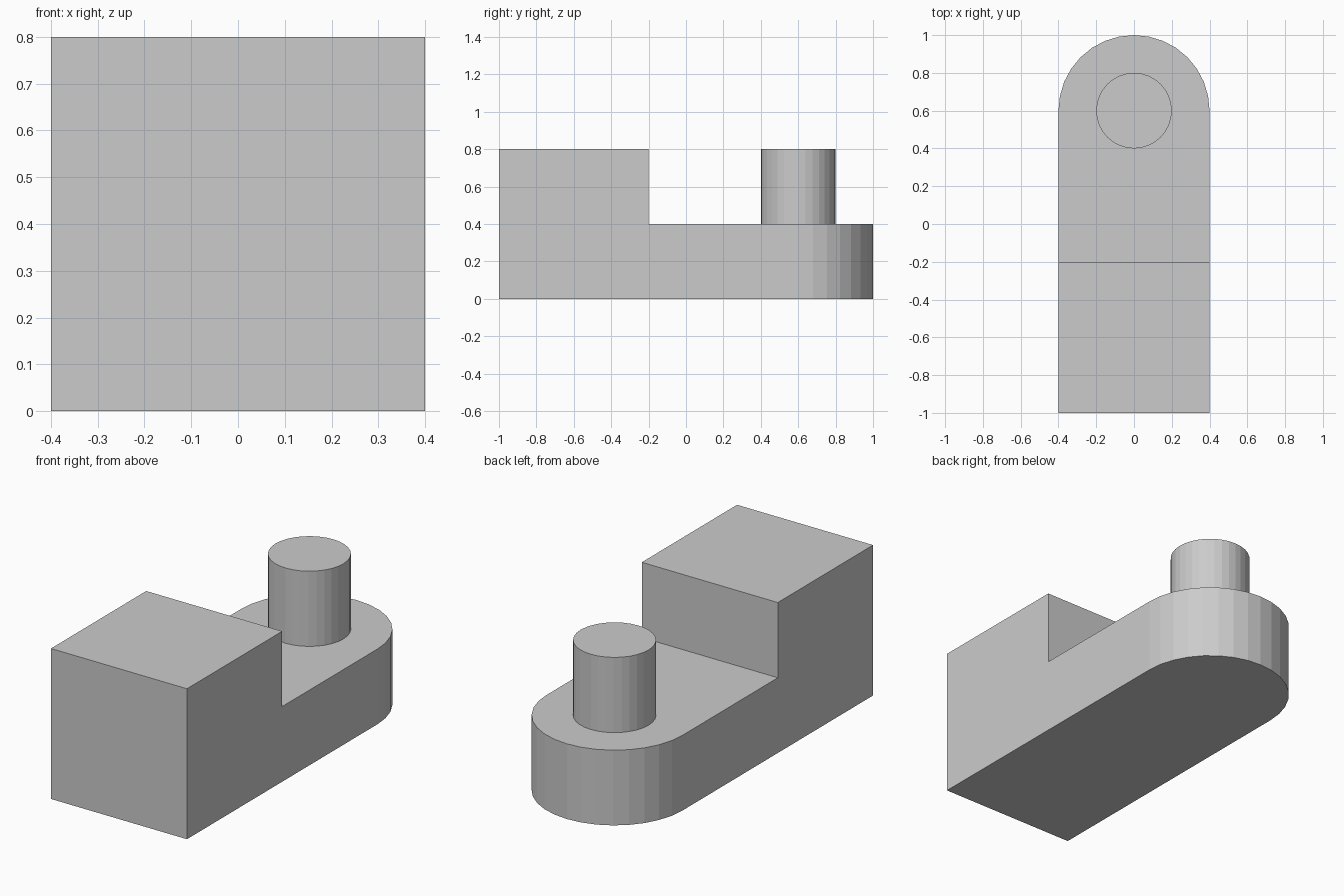
import bpy, bmesh, math

if "Cube" in bpy.data.objects:
    bpy.data.objects.remove(bpy.data.objects["Cube"])

W, Y_PEG, SEG = 0.4, 0.6, 32


def arc(radius, cy, start, end, steps):
    return [(radius * math.cos(start + (end - start) * i / steps),
             cy + radius * math.sin(start + (end - start) * i / steps))
            for i in range(steps + 1)]


def raise_faces(bm, faces, height):
    """Extrude faces upward, keeping the solid below, and return the new tops."""
    new = bmesh.ops.extrude_face_region(bm, geom=faces)["geom"]
    bmesh.ops.translate(bm, vec=(0, 0, height),
                        verts=[g for g in new if isinstance(g, bmesh.types.BMVert)])
    return [g for g in new if isinstance(g, bmesh.types.BMFace)]


def finish(bm, name):
    bmesh.ops.recalc_face_normals(bm, faces=bm.faces[:])
    mesh = bpy.data.meshes.new(name)
    bm.to_mesh(mesh)
    bm.free()
    obj = bpy.data.objects.new(name, mesh)
    bpy.context.collection.objects.link(obj)
    return obj


# Stepped body: round-ended arm and a taller square block, one solid
bm = bmesh.new()
round_end = [bm.verts.new((x, y, 0)) for x, y in arc(W, Y_PEG, 0, math.pi, SEG // 2)]
step = [bm.verts.new((x, -0.2, 0)) for x in (-W, W)]
back = [bm.verts.new((x, -1, 0)) for x in (-W, W)]
bm.faces.new(round_end + step)
bm.faces.new([step[1], step[0], back[0], back[1]])
footprint = bm.faces[:]
outline = bmesh.ops.duplicate(bm, geom=footprint)["geom"]
bmesh.ops.delete(bm, geom=[g for g in outline if isinstance(g, bmesh.types.BMVert)],
                 context='VERTS')
tops = raise_faces(bm, bm.faces[:], 0.4)
block = [f for f in tops if f.calc_center_median().y < -0.2]
block_top = raise_faces(bm, block, 0.4)
# Remove the hidden face at the block's waist, if the extrusion left one
hidden = [f for f in bm.faces
          if all(abs(v.co.z - 0.4) < 1e-5 and v.co.y < -0.19 for v in f.verts)]
bmesh.ops.delete(bm, geom=hidden, context='FACES_ONLY')
# Merge the coplanar side walls
bmesh.ops.dissolve_limit(bm, angle_limit=0.01, verts=bm.verts[:], edges=bm.edges[:])
finish(bm, "stepped_body")

# Round peg standing on the arm
bm = bmesh.new()
ring = arc(0.2, Y_PEG, 0, 2 * math.pi, SEG)[:-1]
bm.faces.new([bm.verts.new((x, y, 0.4)) for x, y in ring])
raise_faces(bm, bm.faces[:], 0.4)
finish(bm, "peg")
